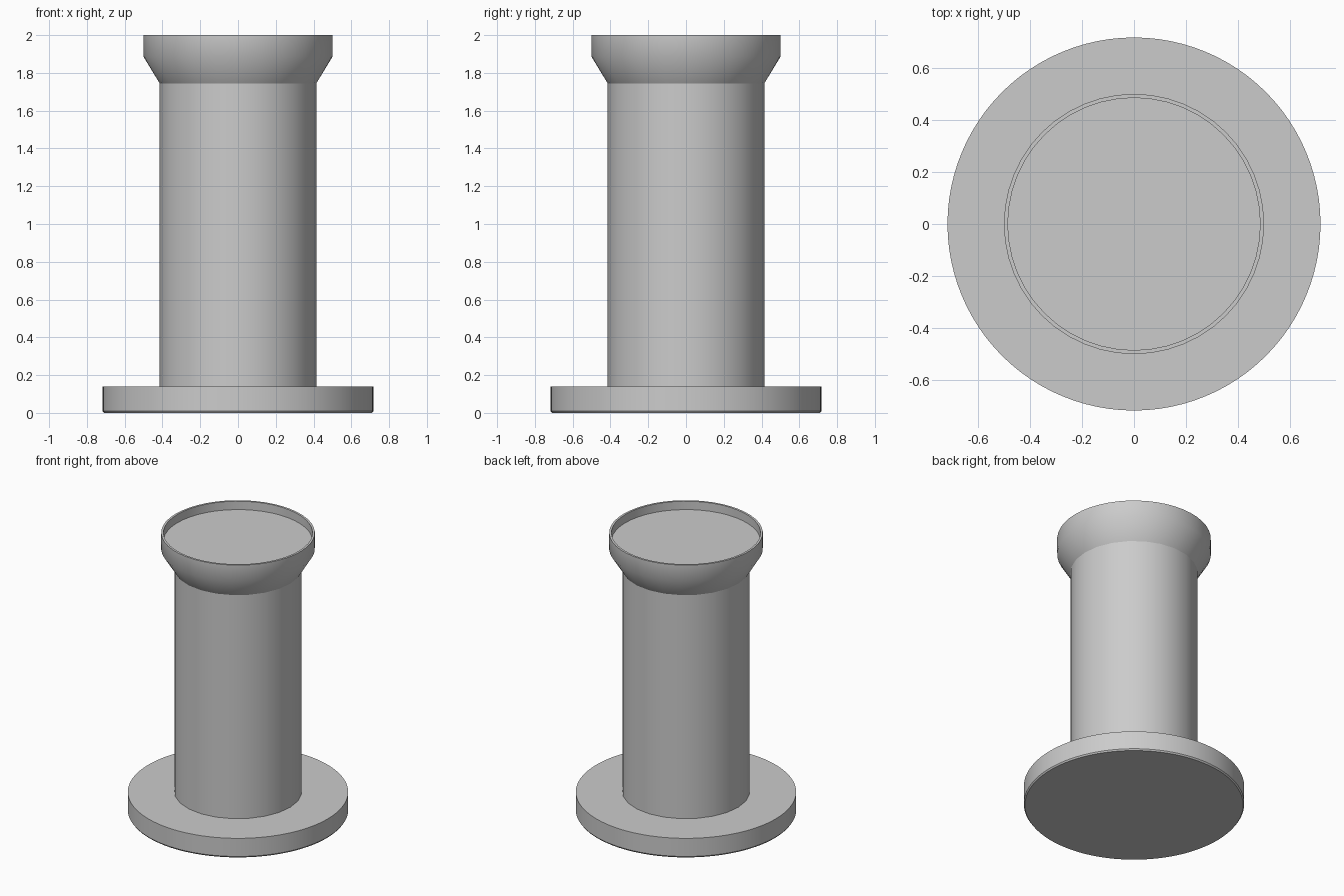
import bpy, bmesh, math

cube = bpy.data.objects.get("Cube")
if cube:
    bpy.data.objects.remove(cube)

grey = bpy.data.materials.new("plain grey")
grey.use_nodes = True
colour = (0.6, 0.6, 0.6, 1)
grey.diffuse_color = colour
grey.node_tree.nodes["Principled BSDF"].inputs["Base Color"].default_value = colour


def ring(bm, radius, z, sides):
    return [bm.verts.new((radius * math.cos(math.tau * i / sides),
                          radius * math.sin(math.tau * i / sides), z))
            for i in range(sides)]


def bridge(bm, low, high):
    """Join two rings; a ring with twice the sides is joined by triangles."""
    n, m = len(low), len(high)
    for i in range(n):
        j = (i + 1) % n
        if n == m:
            bm.faces.new((low[i], low[j], high[j], high[i]))
        else:
            a, b, c = high[2 * i], high[2 * i + 1], high[(2 * i + 2) % m]
            bm.faces.new((low[i], b, a))
            bm.faces.new((low[i], low[j], b))
            bm.faces.new((low[j], c, b))


def turned_part(name, profile, smooth_angle):
    """Closed solid from a profile of (radius, height, sides)."""
    bm = bmesh.new()
    rings = [ring(bm, *p) for p in profile]
    for low, high in zip(rings, rings[1:]):
        bridge(bm, low, high)
    bm.faces.new(rings[0][::-1])
    bm.faces.new(rings[-1])
    mesh = bpy.data.meshes.new(name)
    bm.to_mesh(mesh)
    bm.free()
    mesh.materials.append(grey)
    obj = bpy.data.objects.new(name, mesh)
    bpy.context.collection.objects.link(obj)
    bpy.ops.object.select_all(action="DESELECT")
    obj.select_set(True)
    bpy.context.view_layer.objects.active = obj
    bpy.ops.object.shade_smooth_by_angle(angle=math.radians(smooth_angle))


# Round foot with a slightly eased lower edge
turned_part("base_disc", [(0.71, 0, 96), (0.717, 0.01, 96), (0.717, 0.14, 96)], 30)

# Column, flared neck and rim around a recessed top
turned_part("column_with_rim", [
    (0.415, 0.14, 24), (0.415, 1.745, 24),
    (0.5, 1.885, 48), (0.5, 2.0, 48),
    (0.485, 2.0, 48), (0.485, 1.94, 48)], 32)
